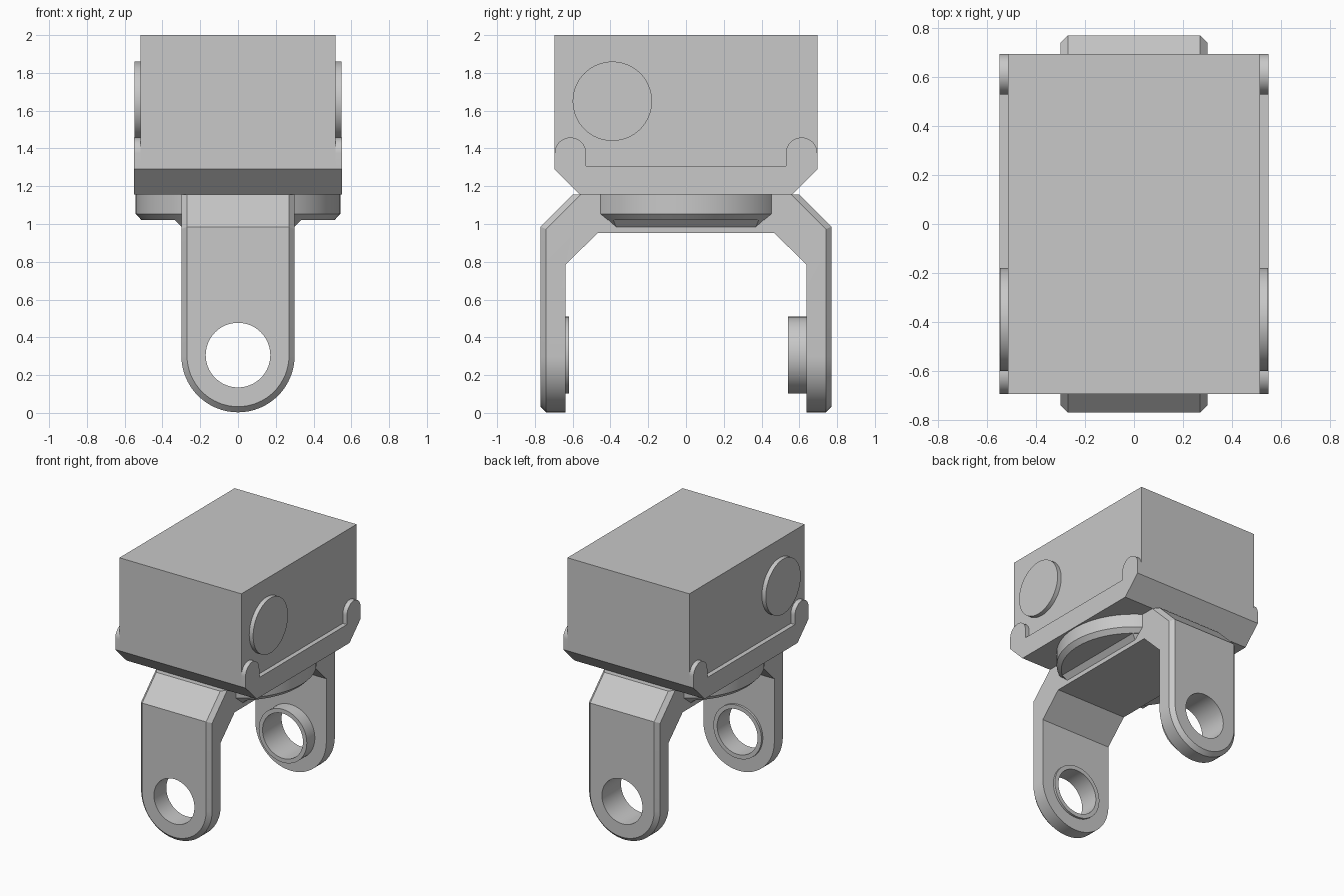
import bpy, bmesh
from math import sin, cos, pi, radians
from mathutils import Vector

if "Cube" in bpy.data.objects:
    bpy.data.objects.remove(bpy.data.objects["Cube"], do_unlink=True)

grey = bpy.data.materials.new("plain grey")
grey.use_nodes = True
grey.diffuse_color = (0.58, 0.58, 0.58, 1)
grey.node_tree.nodes["Principled BSDF"].inputs["Base Color"].default_value = grey.diffuse_color


def finish(name, bm):
    bmesh.ops.recalc_face_normals(bm, faces=bm.faces)
    mesh = bpy.data.meshes.new(name)
    bm.to_mesh(mesh)
    bm.free()
    mesh.materials.append(grey)
    ob = bpy.data.objects.new(name, mesh)
    bpy.context.collection.objects.link(ob)
    return ob


def smooth(ob):
    bpy.ops.object.select_all(action="DESELECT")
    ob.select_set(True)
    bpy.context.view_layer.objects.active = ob
    bpy.ops.object.shade_smooth_by_angle(angle=radians(25))


def prism(name, outline, start, end, axis="x"):
    """Extrude a closed outline along x (outline in y, z) or y (outline in x, z)."""
    bm = bmesh.new()
    place = (lambda a, b: (start, a, b)) if axis == "x" else (lambda a, b: (a, start, b))
    face = bm.faces.new([bm.verts.new(place(a, b)) for a, b in outline])
    step = Vector((end - start, 0, 0)) if axis == "x" else Vector((0, end - start, 0))
    new = bmesh.ops.extrude_face_region(bm, geom=[face])["geom"]
    bmesh.ops.translate(bm, vec=step, verts=[v for v in new if isinstance(v, bmesh.types.BMVert)])
    return finish(name, bm)


def arc(a, b, r, first, last, steps):
    angles = [radians(first + (last - first) * i / steps) for i in range(steps + 1)]
    return [(a + r * cos(t), b + r * sin(t)) for t in angles]


def circle(a, b, r, n=64):
    return arc(a, b, r, 0, 360, n)[:-1]


def mirrored(half):
    return half + [(-a, b) for a, b in reversed(half)]


def boolean(ob, other, operation):
    mod = ob.modifiers.new("cut", "BOOLEAN")
    mod.operation = operation
    mod.solver = "EXACT"
    mod.object = other
    bpy.context.view_layer.objects.active = ob
    bpy.ops.object.modifier_apply(modifier=mod.name)
    bpy.data.objects.remove(other, do_unlink=True)


BASE = 1.155      # underside of the head
PIVOT = 0.303     # height of the leg holes

# Head: box with a sloped front and back at the bottom
prism("head_box", mirrored([(0.56, BASE), (0.695, 1.29), (0.695, 2.0)]), -0.515, 0.515)

# Side plates with rounded hooks, and round side caps
plate = mirrored([(0.56, BASE), (0.695, 1.29)]
                 + arc(0.612, 1.375, 0.083, 0, 180, 20) + [(0.529, 1.307)])
for side, label in ((1, "left"), (-1, "right")):
    smooth(prism(label + "_hook_plate", plate, side * 0.515, side * 0.55))
    smooth(prism(label + "_side_cap", circle(-0.39, 1.65, 0.21), side * 0.51, side * 0.548))

# Turntable disc: straight rim with a chamfered lower edge
bm = bmesh.new()
rings = [[bm.verts.new((x, y, z)) for x, y in circle(0, 0, r, 96)]
         for r, z in ((0.542, BASE), (0.542, 1.053), (0.51, 1.02))]
bm.faces.new(rings[0])
bm.faces.new(rings[-1])
for low, high in zip(rings, rings[1:]):
    for i in range(len(low)):
        j = (i + 1) % len(low)
        bm.faces.new((low[i], low[j], high[j], high[i]))
smooth(finish("turntable_disc", bm))

# Fillet strips between the disc and the sides of the fork
for side, label in ((1, "left"), (-1, "right")):
    bm = bmesh.new()
    for x, y, z in ((0.335, 0.385, 1.021), (0.3, 0.41, 1.021), (0.3, 0.37, 0.985)):
        for s in (1, -1):
            bm.verts.new((side * x, s * y, z))
    bmesh.ops.convex_hull(bm, input=bm.verts)
    finish(label + "_fillet", bm)

# Fork: chamfered outer body
bm = bmesh.new()
for half_width, shoulder in ((0.3, [(0.74, 0.973), (0.558, BASE)]),
                             (0.27, [(0.77, 0.985), (0.6, BASE)])):
    for s in (1, -1):
        for y, z in shoulder:
            for x in (half_width, -half_width):
                bm.verts.new((x, s * y, z))
        for x, z in arc(0, PIVOT, half_width, 180, 360, 32):
            bm.verts.new((x, s * shoulder[0][0], z))
bmesh.ops.convex_hull(bm, input=bm.verts)
bmesh.ops.dissolve_limit(bm, angle_limit=radians(0.5), verts=bm.verts, edges=bm.edges)
fork = finish("fork", bm)

# Hollow between the legs, then the bosses and the pivot hole
boolean(fork, prism("hollow", mirrored([(0.637, -0.2), (0.637, 0.785), (0.468, 0.952)]),
                    -0.5, 0.5), "DIFFERENCE")
for label, start, end in (("back_boss", 0.54, 0.68), ("front_boss", -0.68, -0.62)):
    boolean(fork, prism(label, circle(0, PIVOT + 0.003, 0.203), start, end, "y"), "UNION")
boolean(fork, prism("pivot_hole", circle(0, PIVOT + 0.003, 0.171), -1, 1, "y"), "DIFFERENCE")
smooth(fork)
